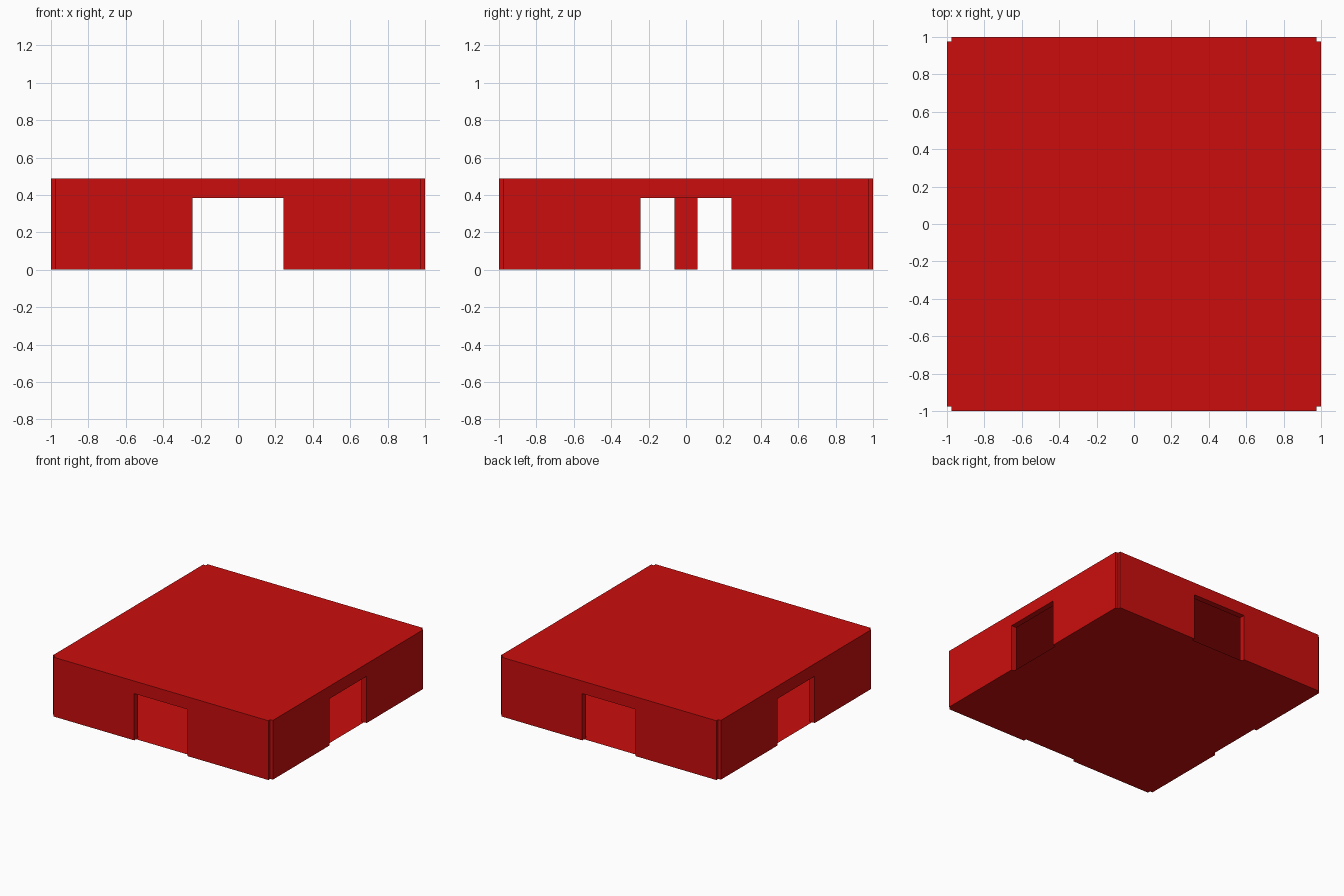
import bpy, bmesh, math
from mathutils import Matrix

if "Cube" in bpy.data.objects:
    bpy.data.objects.remove(bpy.data.objects["Cube"])

HALF = 0.976      # half width of floor and roof
T = 0.024         # half thickness of a wall
H = 0.487         # wall height
DOOR_W, DOOR_H = 0.243, 0.384

red = bpy.data.materials.new("red")
red.diffuse_color = (0.6, 0.004, 0.004, 1)
red.use_nodes = True
red.node_tree.nodes["Principled BSDF"].inputs["Base Color"].default_value = red.diffuse_color


def finish(name, bm):
    mesh = bpy.data.meshes.new(name)
    bm.to_mesh(mesh)
    bm.free()
    mesh.materials.append(red)
    obj = bpy.data.objects.new(name, mesh)
    bpy.context.collection.objects.link(obj)
    return obj


def slab(name, z, flip=False):
    bm = bmesh.new()
    bmesh.ops.create_grid(bm, x_segments=1, y_segments=1, size=HALF,
                          matrix=Matrix.Translation((0, 0, z)))
    if flip:
        bmesh.ops.reverse_faces(bm, faces=bm.faces)
    finish(name, bm)


def wall(name, angle):
    # wall outline with a doorway, extruded through its thickness
    outline = [(-HALF, 0), (-DOOR_W, 0), (-DOOR_W, DOOR_H), (DOOR_W, DOOR_H),
               (DOOR_W, 0), (HALF, 0), (HALF, H), (-HALF, H)]
    bm = bmesh.new()
    face = bm.faces.new([bm.verts.new((x, -HALF - T, z)) for x, z in outline])
    ext = bmesh.ops.extrude_face_region(bm, geom=[face])
    verts = [v for v in ext["geom"] if isinstance(v, bmesh.types.BMVert)]
    bmesh.ops.translate(bm, verts=verts, vec=(0, 2 * T, 0))
    bmesh.ops.recalc_face_normals(bm, faces=bm.faces)
    bmesh.ops.rotate(bm, verts=bm.verts, matrix=Matrix.Rotation(angle, 3, "Z"))
    finish(name, bm)


def pillar(name, x):
    bm = bmesh.new()
    bmesh.ops.create_cube(bm, size=1, matrix=Matrix.Translation((x, 0, H / 2))
                          @ Matrix.Diagonal((0.122, 0.122, H, 1)))
    finish(name, bm)


# Thin floor and flat roof
slab("floor", 0)
slab("roof", H)

# Four walls, each with a central doorway
for i, side in enumerate(("front", "right", "back", "left")):
    wall(side + "_wall", i * math.pi / 2)

# Square pillars between the side doorways
for side, x in (("left", -0.49), ("right", 0.49)):
    pillar(side + "_pillar", x)
